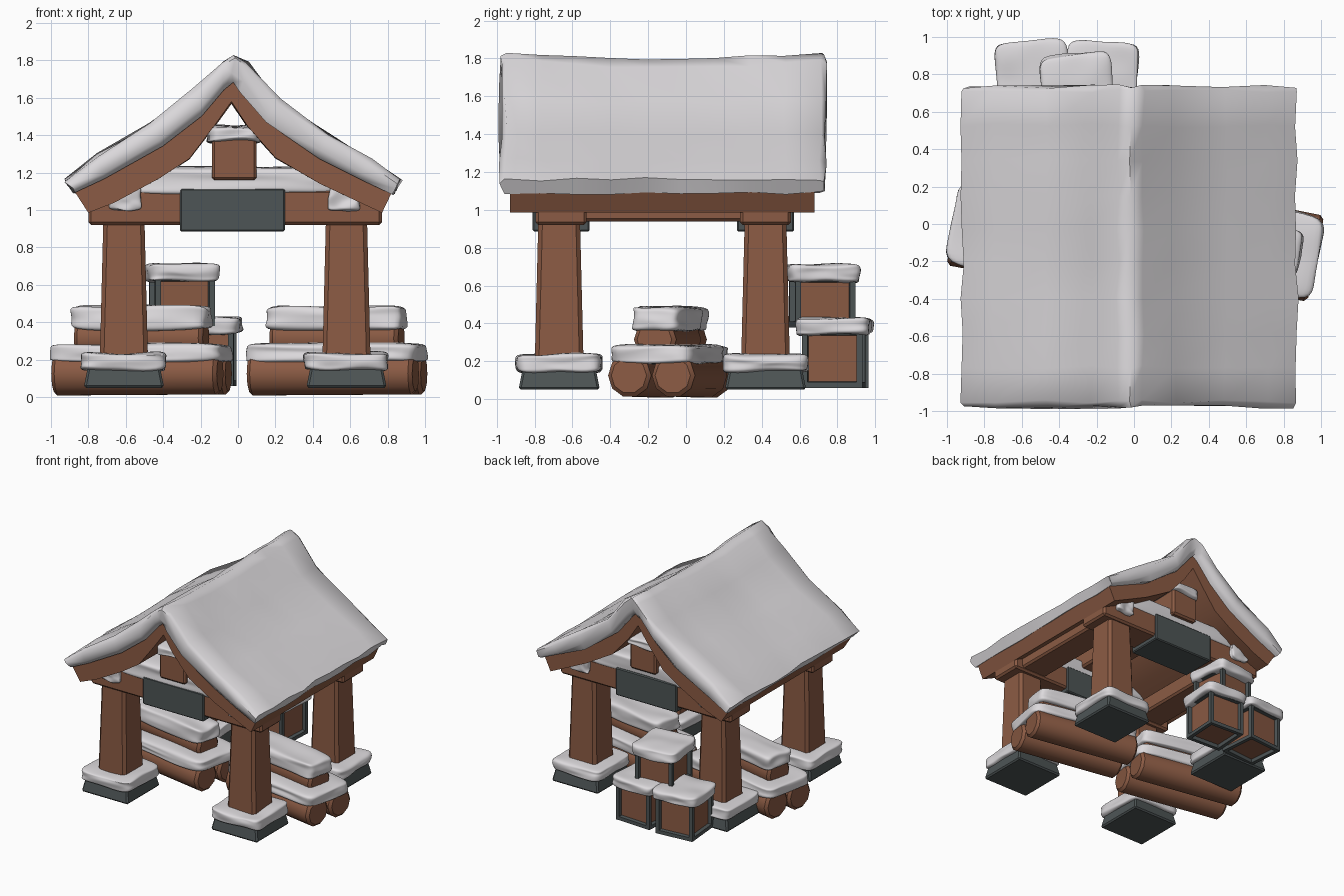
import bpy, bmesh, math, random
from mathutils import Matrix, Vector

if "Cube" in bpy.data.objects:
    bpy.data.objects.remove(bpy.data.objects["Cube"])

random.seed(7)


def material(name, rgb):
    m = bpy.data.materials.new(name)
    m.diffuse_color = (*rgb, 1)
    m.use_nodes = True
    m.node_tree.nodes["Principled BSDF"].inputs["Base Color"].default_value = m.diffuse_color
    return m


WOOD = material("brown wood", (0.26, 0.105, 0.058))
SNOW = material("snow white", (0.72, 0.70, 0.72))
STONE = material("dark grey stone", (0.075, 0.09, 0.092))


def finish(name, bm, mats, loc=(0, 0, 0), rot=0, angle=35):
    bmesh.ops.recalc_face_normals(bm, faces=bm.faces)
    me = bpy.data.meshes.new(name)
    bm.to_mesh(me)
    bm.free()
    for m in mats:
        me.materials.append(m)
    ob = bpy.data.objects.new(name, me)
    bpy.context.collection.objects.link(ob)
    ob.location = loc
    ob.rotation_euler.z = math.radians(rot)
    bpy.ops.object.select_all(action='DESELECT')
    ob.select_set(True)
    bpy.context.view_layer.objects.active = ob
    bpy.ops.object.shade_smooth_by_angle(angle=math.radians(angle))
    return ob


def cube(size):
    bm = bmesh.new()
    bmesh.ops.create_cube(bm, size=1)
    bmesh.ops.scale(bm, vec=size, verts=bm.verts)
    return bm


def box(name, x, y, z, mat, taper=1.0, bevel=0.015, rot=0):
    """Bevelled box from three ranges; taper scales the top."""
    bm = cube((x[1] - x[0], y[1] - y[0], z[1] - z[0]))
    for v in bm.verts:
        if v.co.z > 0:
            v.co.x *= taper
            v.co.y *= taper
    bmesh.ops.bevel(bm, geom=bm.edges[:], offset=bevel, segments=1, affect='EDGES')
    return finish(name, bm, [mat], (sum(x) / 2, sum(y) / 2, sum(z) / 2), rot, 25)


def snow(name, x, y, z, rot=0, jitter=0.014, pivot=None):
    """Soft lumpy slab of snow."""
    bm = cube(((x[1] - x[0]) * 1.02, (y[1] - y[0]) * 1.02, (z[1] - z[0]) * 1.04))
    bmesh.ops.subdivide_edges(bm, edges=bm.edges[:], cuts=3, use_grid_fill=True)
    for v in bm.verts:
        v.co += Vector([random.uniform(-jitter, jitter) for _ in range(3)])
    c = Vector((sum(x) / 2, sum(y) / 2, sum(z) / 2))
    ob = finish(name, bm, [SNOW], c, rot, 180)
    ob.modifiers.new("soft", 'SUBSURF').levels = 2
    return ob


def log(name, cx, cy, cz, length, r, rot):
    bm = bmesh.new()
    bmesh.ops.create_cone(bm, cap_ends=True, segments=10, radius1=r, radius2=r * 0.95, depth=length)
    caps = [e for e in bm.edges if abs(e.verts[0].co.z - e.verts[1].co.z) < 1e-4]
    bmesh.ops.bevel(bm, geom=caps, offset=0.02, segments=1, affect='EDGES')
    bmesh.ops.rotate(bm, verts=bm.verts, matrix=Matrix.Rotation(math.pi / 2, 3, 'Y'))
    return finish(name, bm, [WOOD], (cx, cy, cz), rot, 40)


def crate(name, cx, cy, z, s, h, rot):
    """Dark frame with recessed wooden panels."""
    bm = cube((s, s, h))
    panels = bm.faces[:]
    for f in panels:
        f.material_index = 1
    for thick, depth in ((0.042, 0), (0.004, -0.03)):
        rim = bmesh.ops.inset_individual(bm, faces=panels, thickness=thick, depth=depth)
        for f in rim['faces']:
            f.material_index = 0
    return finish(name, bm, [STONE, WOOD], (cx, cy, z + h / 2), rot, 20)


def loft(name, outer, inner, ys, mat, pinch, sag, jitter, angle):
    """Sweep a thick gable profile along y; the ends are pinched towards its middle."""
    bm = bmesh.new()
    rings = []
    last = len(ys) - 1
    for i, y in enumerate(ys):
        k = pinch if i in (0, last) else 0
        u = 2 * i / last - 1
        ring = []
        for a, b in list(zip(outer, inner)) + list(zip(inner, outer))[::-1]:
            px = a[0] + (b[0] - a[0]) * k / 2
            pz = a[1] + (b[1] - a[1]) * k / 2
            pz -= sag * (1 - u * u) * max(0, (pz - 1.1) / 0.7)
            j = [random.uniform(-jitter, jitter) for _ in range(3)]
            ring.append(bm.verts.new((px + j[0], y + j[1], pz + j[2])))
        rings.append(ring)
    n = len(rings[0])
    for r0, r1 in zip(rings, rings[1:]):
        for i in range(n):
            bm.faces.new((r0[i], r0[(i + 1) % n], r1[(i + 1) % n], r1[i]))
    for r in (rings[0], rings[-1]):
        for i in range(n // 2 - 1):
            bm.faces.new((r[i], r[i + 1], r[n - 2 - i], r[n - 1 - i]))
    return finish(name, bm, [mat], angle=angle)


# Roof: curved wooden slab and the snow lying on it
snow_top = [(-0.92, 1.16), (-0.75, 1.30), (-0.47, 1.465), (-0.23, 1.66), (-0.085, 1.81), (-0.015, 1.845),
            (0.05, 1.80), (0.22, 1.60), (0.49, 1.41), (0.72, 1.27), (0.87, 1.165)]
snow_low = [(-0.88, 1.09), (-0.72, 1.17), (-0.41, 1.345), (-0.20, 1.51), (-0.075, 1.66), (-0.03, 1.70),
            (0.02, 1.65), (0.15, 1.48), (0.44, 1.28), (0.66, 1.17), (0.83, 1.09)]
wood_low = [(-0.80, 0.985), (-0.66, 1.04), (-0.42, 1.17), (-0.26, 1.275), (-0.12, 1.46), (-0.035, 1.58),
            (0.05, 1.45), (0.20, 1.28), (0.44, 1.14), (0.62, 1.055), (0.77, 0.985)]
wood_top = [(x * 0.995, z + 0.012) for x, z in snow_low]
loft("roof_boards", wood_top, wood_low, [-0.93, -0.4, 0.15, 0.68], WOOD, 0, 0.02, 0, 30)
ys = [-0.98, -0.95] + [-0.95 + 1.66 * i / 9 for i in range(1, 9)] + [0.71, 0.735]
loft("roof_snow", snow_top, snow_low, ys, SNOW, 0.45, 0.04, 0.010, 60)

# Posts with stone feet and snow collars
for sx, x in (("left", -0.61), ("right", 0.58)):
    for sy, y in (("front", -0.67), ("back", 0.42)):
        n = f"{sy}_{sx}"
        box(n + "_post", (x - 0.13, x + 0.13), (y - 0.13, y + 0.13), (0.15, 0.98), WOOD, 0.84, 0.022)
        box(n + "_foot", (x - 0.215, x + 0.215), (y - 0.215, y + 0.215), (0.05, 0.20), STONE, 0.86, 0.012)
        snow(n + "_foot_snow", (x - 0.22, x + 0.22), (y - 0.22, y + 0.22), (0.145, 0.235))

# Cross beams with a dark sleeve, snow on top and snow tufts by the eaves
for n, y, d in (("front", -0.66, -1), ("back", 0.42, 1)):
    box(n + "_beam", (-0.80, 0.77), (y - 0.135, y + 0.135), (0.92, 1.11), WOOD)
    box(n + "_beam_sleeve", (-0.31, 0.25), (y - 0.15, y + 0.15), (0.885, 1.115), STONE, 1, 0.008)
    snow(n + "_beam_snow", (-0.60, 0.55), (y - 0.14, y + 0.14), (1.09, 1.225))
    for sx, x in (("left", -0.60), ("right", 0.57)):
        snow(f"{n}_{sx}_tuft", (x - 0.08, x + 0.08), (y + d * 0.13 - 0.04, y + d * 0.13 + 0.04), (1.0, 1.12))

# Side beams and ridge beam
for n, x in (("left", -0.61), ("right", 0.58)):
    box(n + "_side_beam", (x - 0.12, x + 0.12), (-0.79, 0.55), (0.94, 1.08), WOOD)
box("ridge_beam", (-0.14, 0.10), (-0.84, 0.60), (1.16, 1.40), WOOD)
snow("ridge_beam_snow", (-0.165, 0.13), (-0.86, 0.62), (1.36, 1.45))

# Log piles, slightly turned
TURN = -11
for n, cx, cy in (("left", -0.515, -0.07), ("right", 0.53, -0.10)):
    for i, off in enumerate((-0.118, 0.118)):
        a = math.radians(TURN)
        log(f"{n}_lower_log_{i + 1}", cx - off * math.sin(a), cy + off * math.cos(a), 0.125, 0.90, 0.122, TURN)
    log(n + "_upper_log", cx, cy, 0.315, 0.70, 0.12, TURN)
    snow(n + "_lower_log_snow", (cx - 0.455, cx + 0.455), (cy - 0.225, cy + 0.225), (0.185, 0.285), TURN)
    snow(n + "_upper_log_snow", (cx - 0.36, cx + 0.36), (cy - 0.13, cy + 0.13), (0.36, 0.485), TURN)

# Crate stack at the back
for n, cx, cy, z, h, rot in (("left", -0.54, 0.79, 0.06, 0.31, 5), ("right", -0.175, 0.78, 0.06, 0.31, -3),
                             ("upper", -0.30, 0.72, 0.38, 0.27, 6)):
    crate(n + "_crate", cx, cy, z, 0.32, h, rot)
    snow(n + "_crate_snow", (cx - 0.185, cx + 0.185), (cy - 0.185, cy + 0.185), (z + h - 0.03, z + h + 0.06), rot)
